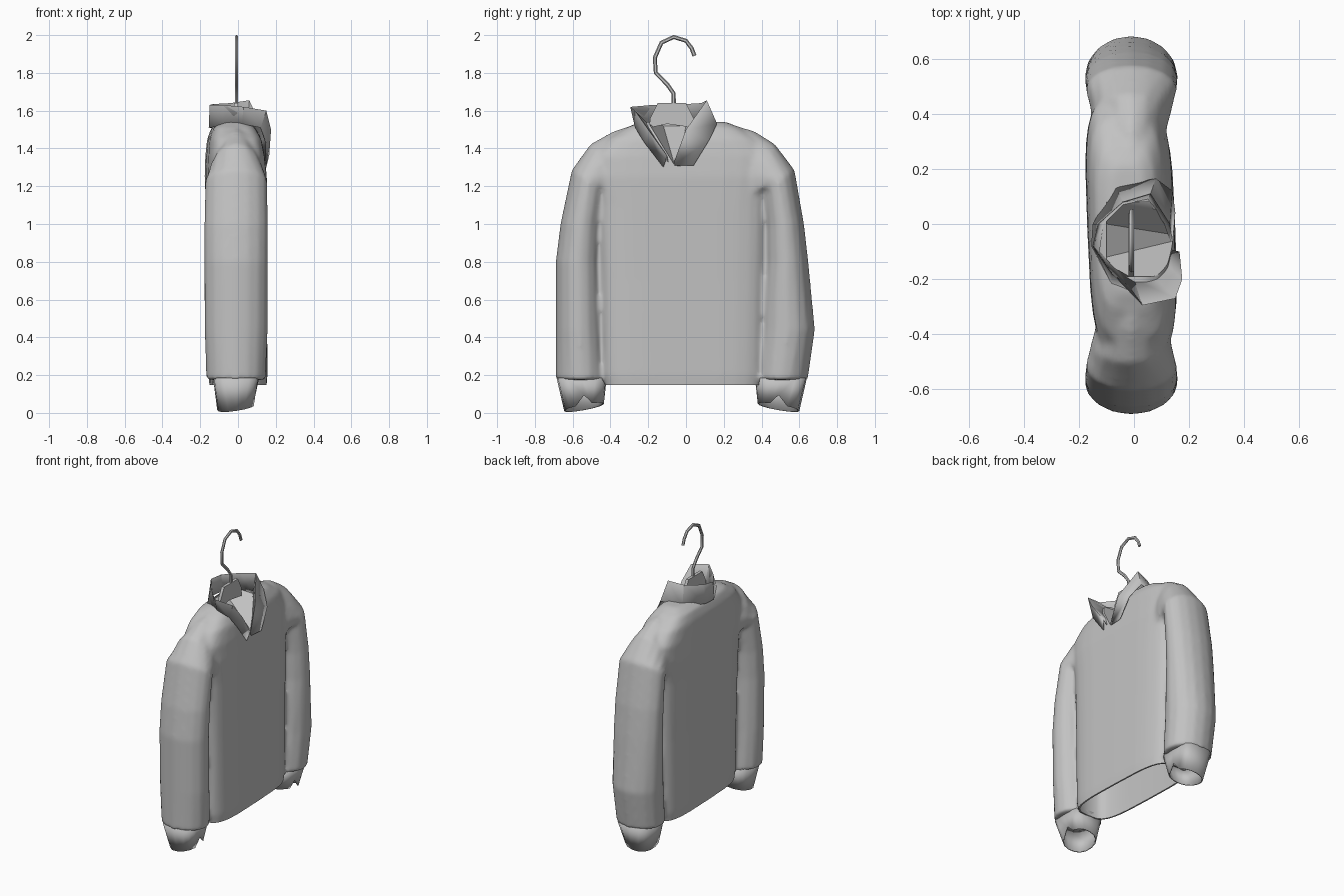
import bpy
import bmesh
import math
from mathutils import Vector

cube = bpy.data.objects.get("Cube")
if cube:
    bpy.data.objects.remove(cube, do_unlink=True)

# One plain grey for the whole garment
grey = bpy.data.materials.new("plain_grey")
grey.use_nodes = True
colour = (0.54, 0.54, 0.54, 1)
grey.diffuse_color = colour
grey.node_tree.nodes["Principled BSDF"].inputs["Base Color"].default_value = colour


def oval(centre, side, depth, power, count=16):
    """Rounded ring around centre: 'side' is the half-width vector, depth runs along x."""
    ring = []
    for i in range(count):
        angle = math.tau * i / count
        c, s = math.cos(angle), math.sin(angle)
        across = math.copysign(abs(c) ** (2 / power), c)
        along = math.copysign(abs(s) ** (2 / power), s)
        ring.append(centre + side * across + Vector((depth * along, 0, 0)))
    return ring


def loft(name, rings, closed=True, capped=False, thickness=0.0, angle=50):
    """Skin a list of equal-length point rings into one object."""
    bm = bmesh.new()
    rows = [[bm.verts.new(p) for p in ring] for ring in rings]
    count = len(rows[0])
    for a, b in zip(rows, rows[1:]):
        for i in range(count if closed else count - 1):
            j = (i + 1) % count
            bm.faces.new((a[i], a[j], b[j], b[i]))
    if capped:
        bm.faces.new(rows[0])
        bm.faces.new(rows[-1])
    bmesh.ops.recalc_face_normals(bm, faces=bm.faces)
    mesh = bpy.data.meshes.new(name)
    bm.to_mesh(mesh)
    bm.free()
    obj = bpy.data.objects.new(name, mesh)
    bpy.context.collection.objects.link(obj)
    mesh.materials.append(grey)
    activate(obj)
    bpy.ops.object.shade_smooth_by_angle(angle=math.radians(angle))
    if thickness:
        shell = obj.modifiers.new("cloth_thickness", 'SOLIDIFY')
        shell.thickness = thickness
        shell.offset = -1
    return obj


def activate(obj):
    bpy.ops.object.select_all(action='DESELECT')
    obj.select_set(True)
    bpy.context.view_layer.objects.active = obj


def tube_ring(outer, inner, depth, power=2.0):
    """Sleeve ring spanning an outer and an inner (y, z) point."""
    a, b = Vector((0, *outer)), Vector((0, *inner))
    return oval((a + b) / 2 + Vector((-0.01, 0, 0)), (a - b) / 2, depth, power)


def torso_ring(z, width, depth, shift):
    """Boxy body ring, turned very slightly on its hanger."""
    return oval(Vector((shift, -0.015, z)), Vector((-0.04 * width, width, 0)), depth, 4, 28)


def slab(name, back, front, x_back, x_front):
    """Solid between two (y, z) outlines."""
    return loft(name, [[Vector((x, y, z)) for y, z in outline]
                       for x, outline in ((x_back, back), (x_front, front))],
                capped=True, angle=30)


# Body: rows of height, half width, half depth, x shift
torso_profile = [
    (0.1, 0.405, 0.142, 0), (0.2, 0.425, 0.15, 0), (0.7, 0.435, 0.15, -0.003),
    (1.1, 0.445, 0.155, -0.008), (1.25, 0.47, 0.158, -0.012), (1.36, 0.475, 0.15, -0.016),
    (1.45, 0.4, 0.138, -0.02), (1.51, 0.3, 0.112, -0.025), (1.54, 0.23, 0.065, -0.02),
]
jumper = loft("jumper", [torso_ring(*row) for row in torso_profile], capped=True)

# Sleeves: heights and depth are shared, each side has its own outer and inner edge
# rows: outer z, inner z, half depth, rear outer y, rear inner y, front outer y, front inner y
sleeve_profile = [
    (1.535, 0.95, 0.1, 0.22, 0.22, 0.25, 0.22),
    (1.495, 1.0, 0.12, 0.36, 0.28, 0.38, 0.3),
    (1.425, 1.08, 0.145, 0.47, 0.34, 0.505, 0.36),
    (1.285, 1.17, 0.165, 0.575, 0.4, 0.605, 0.42),
    (1.0, 0.98, 0.17, 0.625, 0.415, 0.665, 0.445),
    (0.8, 0.8, 0.17, 0.648, 0.415, 0.69, 0.45),
    (0.44, 0.44, 0.168, 0.683, 0.39, 0.69, 0.44),
    (0.175, 0.175, 0.158, 0.645, 0.365, 0.69, 0.42),
]
sleeves = []
for label, sign, column in (("rear", 1, 3), ("front", -1, 5)):
    rings = [tube_ring((sign * row[column], row[0]), (sign * row[column + 1], row[1]), row[2])
             for row in sleeve_profile]
    sleeves.append(loft(label + "_sleeve", rings, capped=True))

    # Cuff: narrower, slanted open end with a small slit towards the chest side
    outer, inner = sleeve_profile[-1][column:column + 2]
    top = tube_ring((sign * (outer - 0.005), 0.185), (sign * inner, 0.185), 0.122, 3.4)
    end = tube_ring((sign * (outer - 0.045), 0.012), (sign * (inner + 0.015), 0.05), 0.1, 2.2)
    for point in end:
        point.z += 0.15 * point.x
    end[len(end) // 4].z += 0.05
    loft(label + "_cuff", [top, end], thickness=0.008)

# Blend sleeves and body into one soft knitted surface
activate(jumper)
for sleeve in sleeves:
    sleeve.select_set(True)
bpy.ops.object.join()
blend = jumper.modifiers.new("blend", 'REMESH')
blend.mode = 'VOXEL'
blend.voxel_size = 0.014
soften = jumper.modifiers.new("soften", 'SMOOTH')
soften.factor = 0.5
soften.iterations = 6

# Cutters: straight hem, hollow body, and V neck sloping up to the back
hem_outline = [(-0.6, 0), (0.6, 0), (0.6, 0.148), (-0.6, 0.148)]
cavity_profile = [(0.05, 0.393, 0.13, 0), (0.2, 0.413, 0.138, 0),
                  (0.7, 0.423, 0.138, -0.003), (1.25, 0.42, 0.14, -0.012)]
neck_back = [(-0.12, 1.52), (0.0, 1.52), (0.08, 1.53), (0.08, 1.7), (-0.19, 1.7), (-0.19, 1.53)]
neck_front = [(-0.06, 1.31), (-0.04, 1.31), (0.08, 1.52), (0.08, 1.7), (-0.19, 1.7),
              (-0.19, 1.52)]
cutters = [
    slab("hem_cutter", hem_outline, hem_outline, -0.3, 0.3),
    loft("cavity_cutter", [torso_ring(*row) for row in cavity_profile], capped=True),
    slab("neck_cutter", neck_back, neck_front, -0.1, 0.15),
]
for cutter in cutters:
    cutter.hide_render = True
    cut = jumper.modifiers.new(cutter.name, 'BOOLEAN')
    cut.operation = 'DIFFERENCE'
    cut.object = cutter
activate(jumper)
for modifier in list(jumper.modifiers):
    bpy.ops.object.modifier_apply(modifier=modifier.name)
for cutter in cutters:
    bpy.data.objects.remove(cutter, do_unlink=True)
bpy.ops.object.shade_smooth_by_angle(angle=math.radians(50))

# Collar: a folded band from one lapel tip around the neck to the other
# rows: inner edge point, fold point, outer edge point
collar_band = [
    ((0.13, -0.06, 1.31), (0.14, -0.07, 1.31), (0.15, 0.04, 1.31)),
    ((0.11, 0.0, 1.42), (0.13, 0.0, 1.5), (0.14, 0.12, 1.44)),
    ((0.05, 0.09, 1.53), (0.06, 0.11, 1.655), (0.08, 0.165, 1.53)),
    ((-0.04, 0.07, 1.53), (-0.04, 0.08, 1.64), (-0.07, 0.14, 1.52)),
    ((-0.11, 0.0, 1.53), (-0.13, 0.0, 1.635), (-0.15, 0.0, 1.51)),
    ((-0.125, -0.1, 1.53), (-0.15, -0.08, 1.63), (-0.155, -0.08, 1.51)),
    ((-0.07, -0.16, 1.53), (-0.08, -0.18, 1.63), (-0.08, -0.22, 1.52)),
    ((0.0, -0.2, 1.53), (0.03, -0.295, 1.62), (0.02, -0.26, 1.53)),
    ((0.06, -0.18, 1.49), (0.15, -0.27, 1.6), (0.12, -0.27, 1.51)),
    ((0.1, -0.13, 1.41), (0.175, -0.2, 1.5), (0.15, -0.22, 1.43)),
    ((0.125, -0.09, 1.31), (0.165, -0.1, 1.36), (0.15, -0.12, 1.3)),
]
loft("collar", [[Vector(point) for point in row] for row in collar_band],
     closed=False, thickness=0.006, angle=30)

# Hanger: flat neck piece inside the collar, with a bent wire hook above
plate = [(-0.19, 1.51), (-0.1, 1.53), (0.04, 1.51), (0.04, 1.56),
         (0.0, 1.64), (-0.15, 1.64), (-0.19, 1.56)]
slab("hanger_neck", plate, plate, -0.02, 0.0)
hook_path = [
    (-0.065, 1.62), (-0.065, 1.69), (-0.1, 1.74), (-0.16, 1.8), (-0.165, 1.88),
    (-0.13, 1.96), (-0.065, 1.99), (0.0, 1.97), (0.03, 1.93), (0.045, 1.89),
]
points = [Vector((-0.008, y, z)) for y, z in hook_path]
rings = []
for i, point in enumerate(points):
    ahead = points[min(i + 1, len(points) - 1)] - points[max(i - 1, 0)]
    normal = Vector((0, -ahead.z, ahead.y)).normalized()
    rings.append(oval(point, normal * 0.011, 0.009, 2, 6))
loft("hanger_hook", rings, capped=True)
